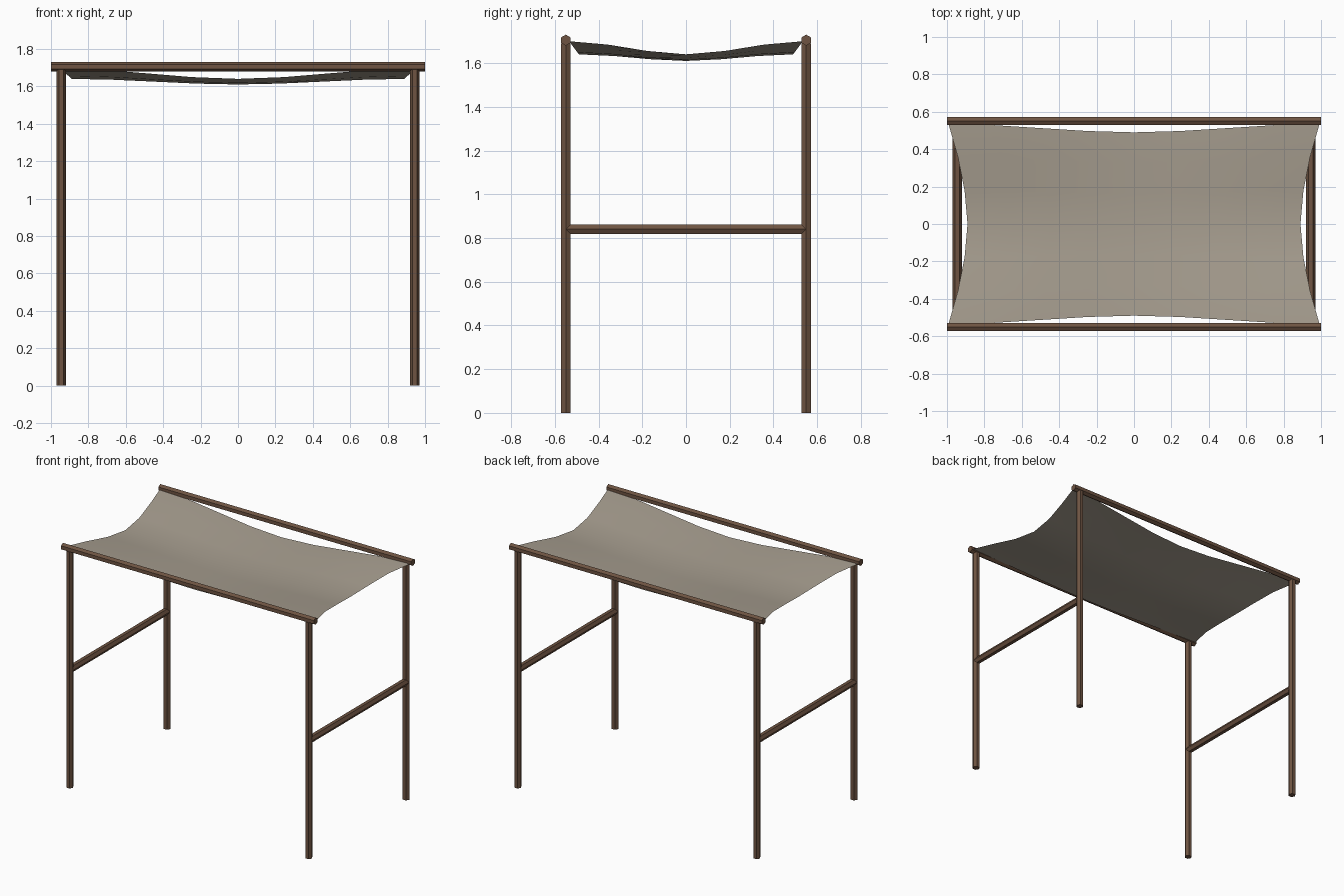
import bpy, bmesh, math
from mathutils import Vector, Matrix

if "Cube" in bpy.data.objects:
    bpy.data.objects.remove(bpy.data.objects["Cube"], do_unlink=True)


def material(name, colour):
    mat = bpy.data.materials.new(name)
    mat.use_nodes = True
    mat.diffuse_color = (*colour, 1)
    mat.node_tree.nodes["Principled BSDF"].inputs["Base Color"].default_value = (*colour, 1)
    return mat


WOOD = material("brown wood", (0.156, 0.088, 0.054))
CLOTH = material("beige canvas", (0.39, 0.345, 0.28))

RADIUS = 0.025
POST_X, POST_Y = 0.945, 0.55
RAIL_Z = 1.705


def finish(bm, name, mat):
    mesh = bpy.data.meshes.new(name)
    bm.to_mesh(mesh)
    bm.free()
    mesh.materials.append(mat)
    obj = bpy.data.objects.new(name, mesh)
    bpy.context.collection.objects.link(obj)
    return obj


def pole(name, start, end, corner):
    """Six-sided pole between two points, one corner facing the given direction."""
    start, end, x_axis = Vector(start), Vector(end), Vector(corner)
    z_axis = (end - start).normalized()
    y_axis = z_axis.cross(x_axis)
    turn = Matrix((x_axis, y_axis, z_axis)).transposed().to_4x4()
    bm = bmesh.new()
    bmesh.ops.create_cone(bm, cap_ends=True, segments=6, radius1=RADIUS, radius2=RADIUS,
                          depth=(end - start).length)
    # The primitive starts with a corner on its y axis
    bm.transform(Matrix.Translation((start + end) / 2) @ turn @ Matrix.Rotation(math.pi / 2, 4, "Z"))
    finish(bm, name, WOOD)


# Posts, side braces and top rails
for side, sx in (("left", 1), ("right", -1)):
    for end, sy in (("front", -1), ("back", 1)):
        x, y = sx * POST_X, sy * POST_Y
        pole(f"{end}_{side}_post", (x, y, 0), (x, y, 1.69), (1, 0, 0))
    pole(f"{side}_brace", (sx * POST_X, -POST_Y, 0.84), (sx * POST_X, POST_Y, 0.84), (1, 0, 0))
for end, sy in (("front", -1), ("back", 1)):
    pole(f"{end}_top_rail", (-1, sy * POST_Y, RAIL_Z), (1, sy * POST_Y, RAIL_Z), (0, 0, 1))


# Sagging canvas, held at its four corners
def ease(t):
    t = abs(t)
    return t * t * (3 - 2 * t)


bm = bmesh.new()
bmesh.ops.create_grid(bm, x_segments=8, y_segments=6, size=1)
for vert in bm.verts:
    u, v = vert.co.x, vert.co.y
    a, b = ease(u), ease(v)
    vert.co = (u * (0.89 + 0.102 * abs(v) ** 1.7),
               v * (0.49 + 0.045 * a),
               1.61 + 0.03 * (a + b + a * b))
for face in bm.faces:
    face.smooth = True
finish(bm, "canvas_canopy", CLOTH)
